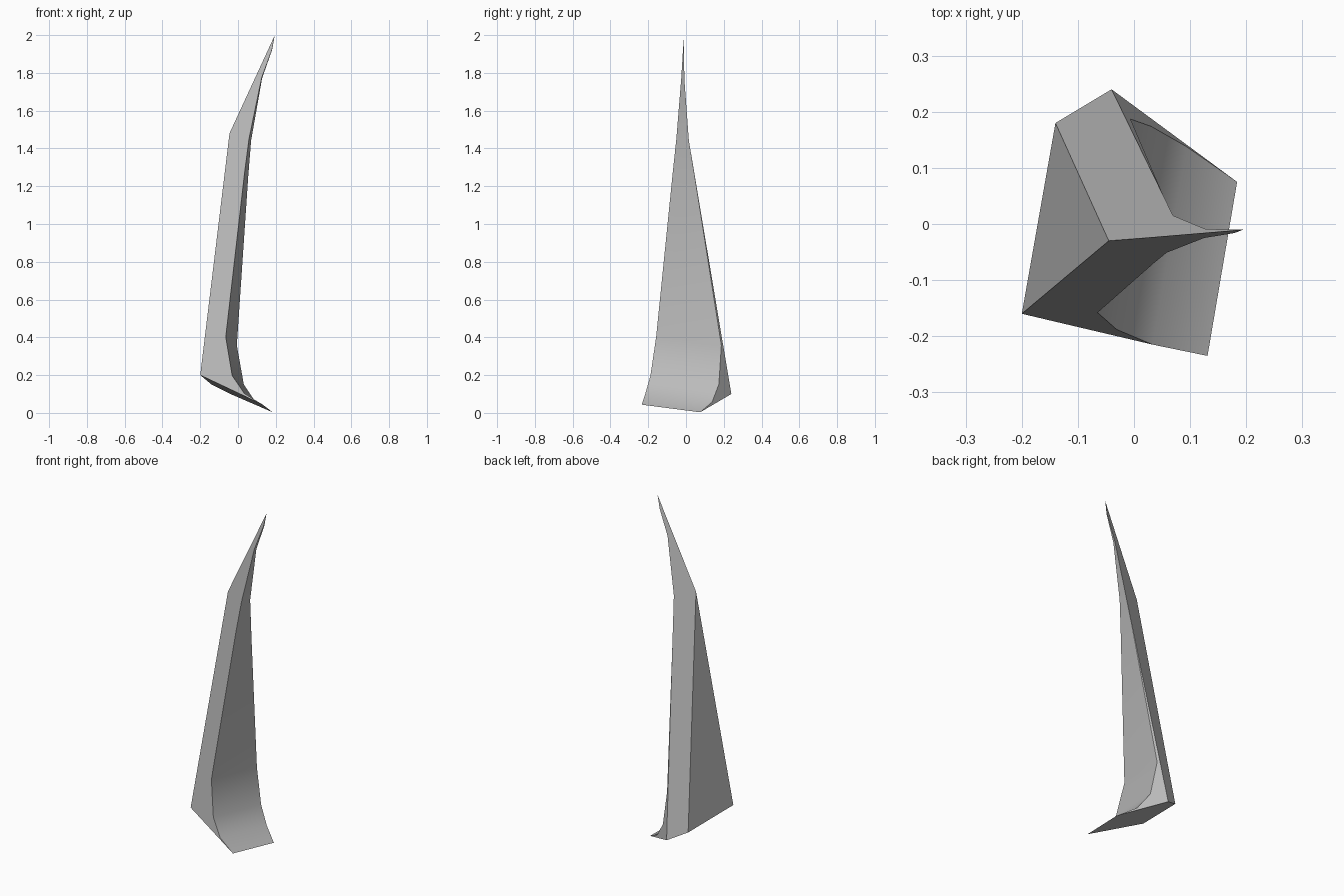
import bpy, bmesh, math
from mathutils import Vector

cube = bpy.data.objects.get("Cube")
if cube:
    bpy.data.objects.remove(cube, do_unlink=True)

# One stone grey material
stone = bpy.data.materials.new("stone_grey")
stone.use_nodes = True
grey = (0.5, 0.5, 0.5, 1)
stone.diffuse_color = grey
stone.node_tree.nodes["Principled BSDF"].inputs["Base Color"].default_value = grey

# Direction in which the hollow sweeps across the shard
SWEEP = Vector((0.17, 1, -0.13))

# Hollow profile from base to tip: x, z at y = 0, then front and back limits in y
PROFILE = [
    (0.171, 0.013, -0.235, 0.075),
    (0.070, 0.075, -0.215, 0.138),
    (0.001, 0.174, -0.188, 0.174),
    (-0.038, 0.382, -0.158, 0.187),
    (0.047, 1.265, -0.070, 0.045),
    (0.067, 1.445, -0.051, 0.015),
    (0.129, 1.770, -0.025, -0.009),
    (0.182, 1.920, -0.016, -0.010),
]
SHOULDER_ROW = 5

bm = bmesh.new()
vert = lambda *co: bm.verts.new(co)
near, far = [], []
for x, z, y_near, y_far in PROFILE:
    base = Vector((x, 0, z))
    near.append(bm.verts.new(base + SWEEP * y_near))
    far.append(bm.verts.new(base + SWEEP * y_far))

# Outer corners
heel_near = vert(-0.20, -0.16, 0.20)
heel_far = vert(-0.14, 0.18, 0.15)
heel_back = vert(-0.04, 0.24, 0.10)
shoulder = vert(-0.045, -0.03, 1.48)
tip = vert(0.195, -0.01, 2.0)

# Swept hollow
for a, b, c, d in zip(near, far, far[1:], near[1:]):
    bm.faces.new((a, b, c, d))
bm.faces.new((near[-1], far[-1], tip))

# Flat sides and base
bm.faces.new([heel_near] + near + [tip, shoulder])
bm.faces.new([heel_back] + far[:SHOULDER_ROW + 1])
bm.faces.new([heel_far, shoulder, tip] + far[:SHOULDER_ROW - 1:-1] + [heel_back])
bm.faces.new((heel_near, shoulder, heel_far))
bm.faces.new((heel_near, heel_far, heel_back, far[0], near[0]))
bmesh.ops.recalc_face_normals(bm, faces=bm.faces)

mesh = bpy.data.meshes.new("shard")
bm.to_mesh(mesh)
bm.free()
mesh.materials.append(stone)
shard = bpy.data.objects.new("shard", mesh)
bpy.context.collection.objects.link(shard)

# Smooth the hollow, keep the facets crisp
bpy.ops.object.select_all(action="DESELECT")
shard.select_set(True)
bpy.context.view_layer.objects.active = shard
bpy.ops.object.shade_smooth_by_angle(angle=math.radians(26))
